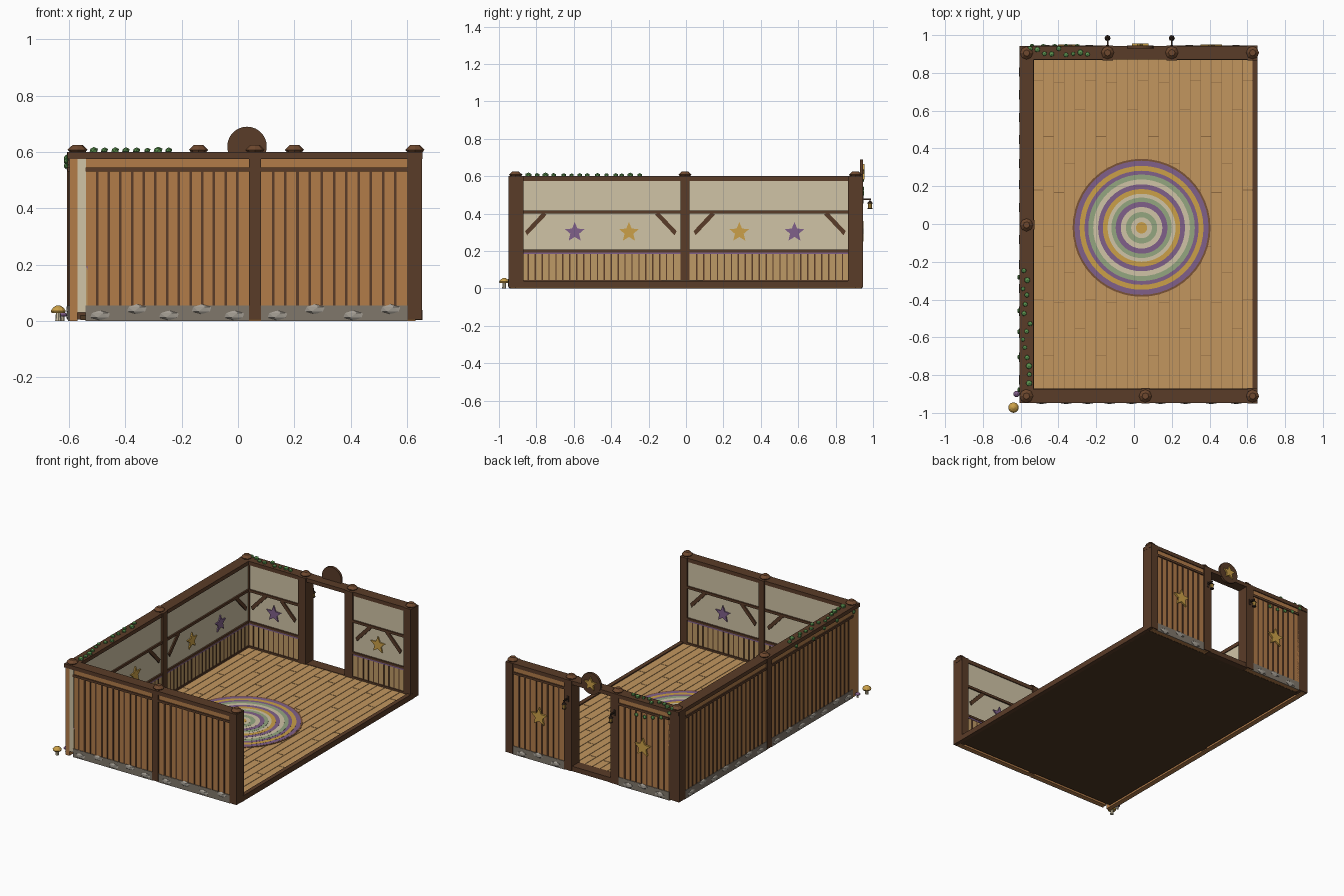
import bpy, bmesh, random
from math import sin, cos, pi
from mathutils import Matrix, Vector

if "Cube" in bpy.data.objects:
    bpy.data.objects.remove(bpy.data.objects["Cube"])

random.seed(4)
COL = dict(dark="5A3C28", plank="B27C49", cream="D0C4A6", tan="BE9A66", floor="C2965F", seam="8E6A40",
           under="4E3822", mortar="80776B", stone="A29C92", gold="CBA048", purple="80608A",
           leaf="5C9450", sage="94A680", cap="6E482E", iron="3A2A20", rim="7A5236")
MATS = {}

def mat(c):
    if c not in MATS:
        m = bpy.data.materials.new(c)
        rgb = [int(COL[c][i:i + 2], 16) / 255 for i in (0, 2, 4)]
        m.diffuse_color = [((v + 0.055) / 1.055) ** 2.4 for v in rgb] + [1]
        m.use_nodes = True
        m.node_tree.nodes["Principled BSDF"].inputs["Base Color"].default_value = m.diffuse_color
        MATS[c] = m
    return MATS[c]

def finish(name, bm, color, M=None):
    if M:
        bm.transform(M)
    bmesh.ops.recalc_face_normals(bm, faces=bm.faces)
    me = bpy.data.meshes.new(name)
    bm.to_mesh(me)
    bm.free()
    me.materials.append(mat(color))
    ob = bpy.data.objects.new(name, me)
    bpy.context.collection.objects.link(ob)
    return ob

def boxes(name, lst, color, M=None):
    # each box is x0, x1, y0, y1, z0, z1
    bm = bmesh.new()
    for a, b, c, d, e, f in lst:
        T = Matrix.Translation(((a + b) / 2, (c + d) / 2, (e + f) / 2)) @ Matrix.Diagonal((b - a, d - c, f - e, 1))
        bmesh.ops.create_cube(bm, size=1, matrix=T)
    return finish(name, bm, color, M)

def prisms(name, outlines, d0, d1, color, M=None):
    # outlines in the wall plane (u, z), extruded through the wall depth
    bm = bmesh.new()
    for pts in outlines:
        f = bm.faces.new([bm.verts.new((u, d0, z)) for u, z in pts])
        r = bmesh.ops.extrude_face_region(bm, geom=[f])
        bmesh.ops.translate(bm, vec=(0, d1 - d0, 0), verts=[v for v in r["geom"] if isinstance(v, bmesh.types.BMVert)])
    return finish(name, bm, color, M)

def blobs(name, lst, color, M=None):
    # each blob is centre, radii
    bm = bmesh.new()
    for c, r in lst:
        T = Matrix.Translation(c) @ Matrix.Diagonal((*r, 1))
        bmesh.ops.create_icosphere(bm, subdivisions=1, radius=1, matrix=T)
    return finish(name, bm, color, M)

def cones(name, lst, color, seg=8, M=None):
    # each cone is x, y, z0, z1, bottom radius, top radius
    bm = bmesh.new()
    for x, y, a, b, r1, r2 in lst:
        bmesh.ops.create_cone(bm, cap_ends=True, segments=seg, radius1=r1, radius2=r2, depth=b - a,
                              matrix=Matrix.Translation((x, y, (a + b) / 2)))
    return finish(name, bm, color, M)

def star(u, z, r):
    return [(u + sin(i * pi / 5) * (r if i % 2 == 0 else r * 0.45),
             z + cos(i * pi / 5) * (r if i % 2 == 0 else r * 0.45)) for i in range(10)]

def brace(u, side):
    # knee brace rising away from a post face at u
    w = 0.011
    a, b = (u + side * 0.02, 0.295), (u + side * 0.125, 0.395)
    return [(a[0], a[1] + w), (a[0] + side * w, a[1] - w), (b[0] + side * w, b[1]), (b[0] - side * w, b[1] + w)]

def battens(a, b, pitch, w, d0, d1, z0, z1):
    n = max(1, round((b - a) / pitch))
    return [(a + (b - a) * i / n - w / 2, a + (b - a) * i / n + w / 2, d0, d1, z0, z1) for i in range(1, n)]

def wall(name, M, spans, beam, posts, stars, bays):
    H = 0.58
    boxes(name + "_outer_boards", [(a, b, 0, 0.030, 0, H) for a, b in spans], "plank", M)
    boxes(name + "_plaster", [(a, b, -0.030, 0, 0.03, H) for a, b in spans], "cream", M)
    boxes(name + "_wainscot", [(a, b, -0.034, -0.030, 0.03, 0.19) for a, b in spans], "tan", M)
    boxes(name + "_trim_line", [(a, b, -0.037, -0.030, 0.183, 0.193) for a, b in spans], "purple", M)
    boxes(name + "_stone_footing", [(a, b, 0.028, 0.034, 0, 0.055) for a, b in bays], "mortar", M)
    strips, rails, stones, knees = [], [], [], []
    for a, b in bays:
        strips += battens(a, b, 0.042, 0.009, 0.030, 0.034, 0.055, 0.53)
        strips += battens(a, b, 0.037, 0.007, -0.037, -0.034, 0.04, 0.185)
        rails += [(a, b, 0.028, 0.037, 0.53, 0.545), (a, b, -0.040, -0.028, 0.193, 0.207),
                  (a, b, -0.040, -0.028, 0.40, 0.416), (a, b, -0.040, -0.028, 0.03, 0.045)]
        knees += [brace(a, 1), brace(b, -1)]
        n = round((b - a) / 0.12)
        for i in range(n):
            u = a + (b - a) * (i + 0.5) / n + random.uniform(-0.01, 0.01)
            stones.append(((u, 0.033, 0.042 if i % 2 else 0.02), (0.04, 0.009, 0.018)))
    boxes(name + "_battens", strips, "dark", M)
    boxes(name + "_rails", rails, "dark", M)
    prisms(name + "_knee_braces", knees, -0.038, -0.029, "dark", M)
    blobs(name + "_stones", stones, "stone", M)
    boxes(name + "_top_beam", [(*beam, -0.036, 0.036, 0.575, 0.60)], "dark", M)
    boxes(name + "_posts", [(u - w, u + w, -0.042, 0.038, 0.005, 0.60) for u, w in posts], "dark", M)
    cones(name + "_post_caps", [c for u, w in posts for c in
          ((u, 0, 0.598, 0.608, 0.026, 0.034), (u, 0, 0.608, 0.625, 0.034, 0.017))], "cap", 8, M)
    for c in ("purple", "gold"):
        prisms(name + "_" + c + "_stars", [star(u, 0.30, 0.055) for u, k in stars if k == c], -0.038, -0.029, c, M)

def frame(o, u, n):
    return Matrix(((u[0], n[0], 0, o[0]), (u[1], n[1], 0, o[1]), (0, 0, 1, 0), (0, 0, 0, 1)))

# three walls: local axes are along the wall, outward, up
LEFT = frame((-0.569, 0), (0, 1), (-1, 0))
FRONT = frame((0, -0.911), (1, 0), (0, -1))
BACK = frame((0, 0.907), (1, 0), (0, 1))
wall("left_wall", LEFT, [(-0.943, 0.93)], (-0.945, 0.94), [(-0.005, 0.025), (0.905, 0.032)],
     [(-0.595, "purple"), (-0.305, "gold"), (0.285, "gold"), (0.58, "purple")],
     [(-0.88, -0.03), (0.02, 0.874)])
wall("front_wall", FRONT, [(-0.54, 0.63)], (-0.605, 0.655), [(0.06, 0.021), (0.628, 0.026)],
     [(-0.24, "gold"), (0.345, "purple")], [(-0.542, 0.039), (0.081, 0.602)])
wall("back_wall", BACK, [(-0.54, -0.13), (0.19, 0.63)], (-0.605, 0.655),
     [(-0.14, 0.028), (0.20, 0.028), (0.628, 0.026)],
     [(-0.35, "purple"), (0.41, "gold")], [(-0.535, -0.168), (0.228, 0.602)])
cones("front_left_post_cap", [(-0.57, -0.911, 0.598, 0.608, 0.026, 0.036),
                              (-0.57, -0.911, 0.608, 0.625, 0.036, 0.017)], "cap")

# floor: base, sills and staggered boards
boxes("floor_base", [(-0.56, 0.635, -0.90, 0.90, 0.004, 0.022)], "under")
boxes("floor_seams", [(-0.54, 0.63, -0.88, 0.88, 0.022, 0.030)], "seam")
boards, n = [], 21
for i in range(n):
    x0, x1 = -0.535 + 1.165 * i / n, -0.535 + 1.165 * (i + 1) / n
    cuts = [-0.88] + [c for c in (-0.98 + 0.17 * (i * 2 % 5) / 1.2 + 0.58 * k for k in range(5)) if -0.82 < c < 0.82] + [0.88]
    boards += [(x0 + 0.0015, x1 - 0.0015, a + 0.0015, b - 0.0015, 0.028, 0.033) for a, b in zip(cuts, cuts[1:])]
boxes("floor_boards", boards, "floor")
boxes("open_side_sill", [(0.628, 0.655, -0.90, 0.90, 0.004, 0.040)], "dark")
boxes("door_threshold", [(-0.12, 0.18, 0.87, 0.94, 0.004, 0.036)], "dark")

# round rug of stacked rings
rings = ["rim", "purple", "gold", "purple", "sage", "cream", "purple", "gold", "cream", "sage", "purple", "cream", "sage", "cream", "gold"]
radii = [0.365, 0.355, 0.328, 0.302, 0.282, 0.256, 0.23, 0.205, 0.18, 0.16, 0.137, 0.11, 0.083, 0.055, 0.03]
for i, (c, r) in enumerate(zip(rings, radii)):
    cones(f"rug_ring_{i}", [(0.04, -0.02, 0.032, 0.036 + i * 0.0005, r, r)], c, 48)

# back outside: stars, round sign, hanging lanterns
prisms("outer_gold_stars", [star(-0.345, 0.30, 0.06), star(0.41, 0.30, 0.06)], 0.029, 0.042, "gold", BACK)
prisms("round_sign", [[(0.032 + 0.07 * cos(t * pi / 14), 0.62 + 0.07 * sin(t * pi / 14)) for t in range(28)]],
       0.022, 0.038, "dark", BACK)
prisms("sign_star", [star(0.032, 0.62, 0.046)], 0.037, 0.048, "gold", BACK)
for i, x in enumerate((-0.14, 0.20)):
    boxes(f"lantern_bracket_{i}", [(x - 0.004, x + 0.004, 0.94, 0.988, 0.474, 0.482),
                                   (x - 0.003, x + 0.003, 0.981, 0.987, 0.46, 0.478),
                                   (x - 0.007, x + 0.007, 0.94, 0.948, 0.455, 0.495)], "iron")
    cones(f"lantern_{i}", [(x, 0.984, 0.43, 0.456, 0.010, 0.012)], "gold")
    cones(f"lantern_lid_{i}", [(x, 0.984, 0.455, 0.468, 0.016, 0.005), (x, 0.984, 0.425, 0.431, 0.013, 0.013)], "iron")

# ivy over the left wall and back corner
R = random.uniform
leaves = []
for i in range(15):
    r = R(0.012, 0.019)
    leaves.append(((R(-0.59, -0.55), -0.89 + 0.046 * i + R(-0.01, 0.01), 0.606), (r, r, r * 0.75)))
for i in range(5):
    leaves.append(((-0.610, -0.86 + 0.14 * i + R(-0.02, 0.02), R(0.54, 0.58)), (0.009, 0.014, 0.013)))
for i in range(9):
    r = R(0.012, 0.019)
    leaves.append(((-0.55 + 0.038 * i, R(0.895, 0.93), 0.606), (r, r, r * 0.75)))
for i in range(5):
    leaves.append(((-0.54 + 0.06 * i, 0.945, R(0.50, 0.58)), (0.014, 0.008, 0.013)))
blobs("ivy_leaves", leaves, "leaf")

# mushrooms by the front left corner
for nm, x, y, s, c in (("large", -0.638, -0.972, 1.0, "gold"), ("small", -0.622, -0.90, 0.6, "purple")):
    cones(nm + "_mushroom_stem", [(x, y, 0, 0.034 * s, 0.011 * s, 0.008 * s)], "cream")
    cones(nm + "_mushroom_cap", [(x, y, 0.028 * s, 0.036 * s, 0.024 * s, 0.028 * s),
                                 (x, y, 0.036 * s, 0.048 * s, 0.028 * s, 0.019 * s),
                                 (x, y, 0.048 * s, 0.056 * s, 0.019 * s, 0.006 * s)], c, 10)
